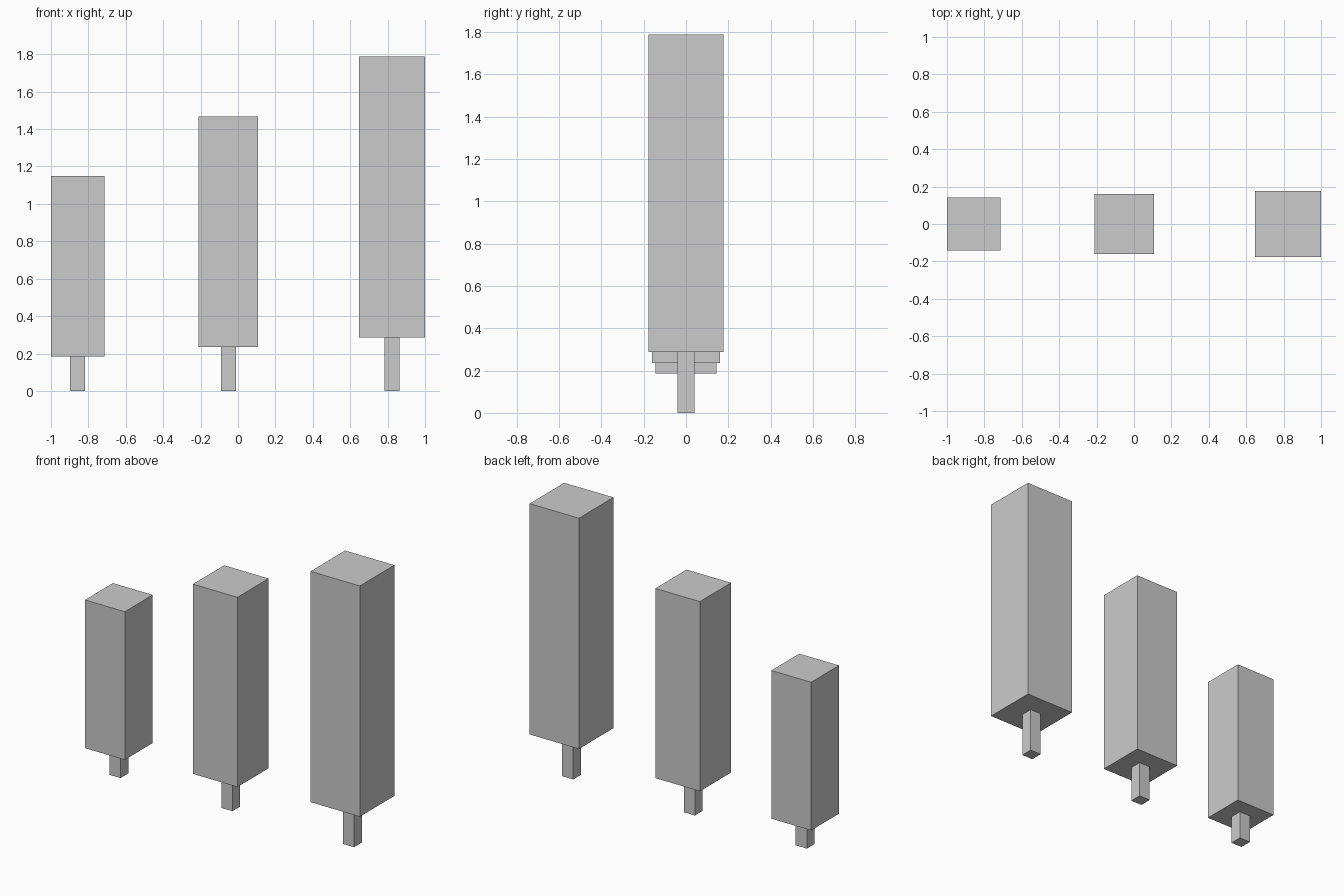
import bpy

if "Cube" in bpy.data.objects:
    bpy.data.objects.remove(bpy.data.objects["Cube"])

TRUNK_WIDTH = 0.08


def box(name, x, width, z0, z1):
    bpy.ops.mesh.primitive_cube_add(size=1, location=(x, 0, (z0 + z1) / 2))
    ob = bpy.context.object
    ob.name = name
    ob.scale = (width, width, z1 - z0)
    bpy.ops.object.transform_apply(location=False, rotation=False, scale=True)
    return ob


# Each block tree: label, centre x, crown width, crown bottom, crown top
trees = [
    ("small", -0.857, 0.286, 0.185, 1.148),
    ("medium", -0.052, 0.320, 0.235, 1.468),
    ("large", 0.823, 0.354, 0.287, 1.787),
]

for label, x, width, bottom, top in trees:
    # Slim square trunk under a tall square crown
    box(label + "_tree_trunk", x, TRUNK_WIDTH, 0, bottom)
    box(label + "_tree_crown", x, width, bottom, top)
